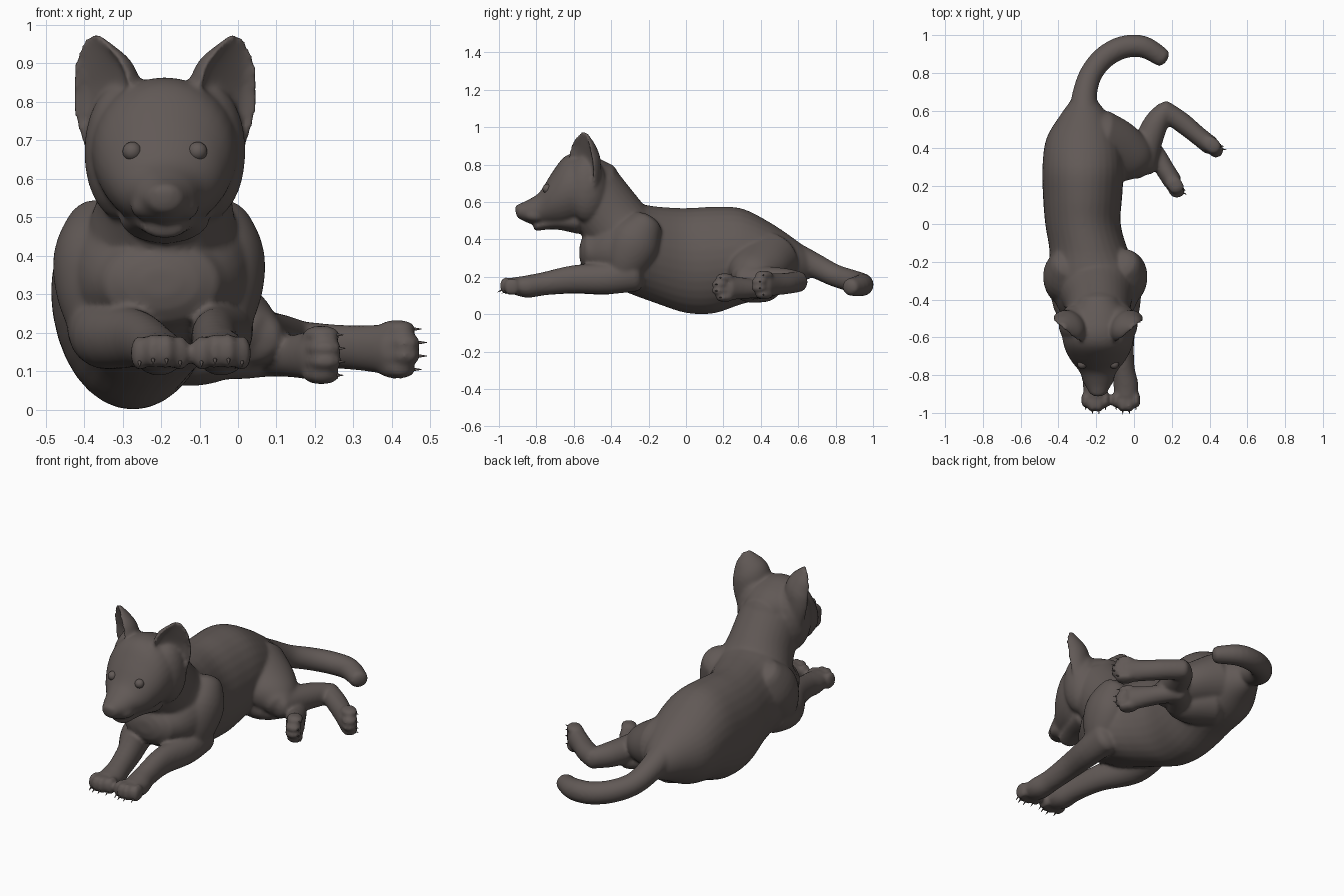
import bpy, bmesh, math
from mathutils import Vector, Matrix

if "Cube" in bpy.data.objects:
    bpy.data.objects.remove(bpy.data.objects["Cube"])

Z = Vector((0, 0, 1))
CX = -0.19          # centre line of the head

fur = bpy.data.materials.new("grey brown fur")
fur.diffuse_color = (0.12, 0.1, 0.093, 1)
fur.use_nodes = True
fur.node_tree.nodes["Principled BSDF"].inputs["Base Color"].default_value = fur.diffuse_color


def resample(pts, n=4):
    """Smooth curve through points (all values are interpolated)."""
    out = []
    for i in range(len(pts) - 1):
        p0, p1, p2, p3 = (pts[max(i - 1, 0)], pts[i], pts[i + 1],
                          pts[min(i + 2, len(pts) - 1)])
        for k in range(n):
            t = k / n
            out.append([0.5 * (2 * b + (c - a) * t + (2 * a - 5 * b + 4 * c - d) * t * t
                               + (3 * b - a - 3 * c + d) * t ** 3)
                        for a, b, c, d in zip(p0, p1, p2, p3)])
    out.append(list(pts[-1]))
    return out


def loft(bm, pts, ref=Z, axis=None, cup=False, n=32):
    """Closed tube with rounded ends. Points: x, y, z, side radius, up radius."""
    pts = resample(pts)
    pos = [Vector(p[:3]) for p in pts]
    stations = []
    for i, p in enumerate(pts):
        t = axis or (pos[min(i + 1, len(pos) - 1)] - pos[max(i - 1, 0)]).normalized()
        stations.append((pos[i], p[3], p[4], t))

    def cap(station, sign):
        c, a, b, t = station
        return [(c + t * sign * 0.6 * min(a, b) * math.sin(w), a * math.cos(w), b * math.cos(w), t)
                for w in (0.5, 0.95, 1.3)]
    stations = cap(stations[0], -1)[::-1] + stations + cap(stations[-1], 1)
    rings = []
    for c, a, b, t in stations:
        side = t.cross(ref).normalized()
        up = side.cross(t)
        ring = []
        for k in range(n):
            w = 2 * math.pi * k / n
            v = math.sin(w)
            if cup and v < 0:     # hollow front with a thick rim
                v = -0.25 * math.sin(math.pi * min(1, -1.5 * v)) + 0.15 * v * v
            ring.append(bm.verts.new(c + side * a * math.cos(w) + up * b * v))
        rings.append(ring)
    for r, s in zip(rings, rings[1:]):
        for k in range(n):
            bm.faces.new((r[k], r[(k + 1) % n], s[(k + 1) % n], s[k]))
    bm.faces.new(rings[0][::-1])
    bm.faces.new(rings[-1])


def blob(bm, c, r):
    bmesh.ops.create_icosphere(bm, subdivisions=3, radius=1,
                               matrix=Matrix.Translation(c) @ Matrix.Diagonal((*r, 1)))


def claw(bm, start, d, length=0.03, r=0.006):
    rot = d.to_track_quat('Z', 'Y').to_matrix().to_4x4()
    m = Matrix.Translation(start + d * length / 2) @ rot
    bmesh.ops.create_cone(bm, cap_ends=True, segments=8, radius1=r, radius2=0.001,
                          depth=length, matrix=m)


def finish(bm, name, voxel=0):
    bmesh.ops.recalc_face_normals(bm, faces=bm.faces[:])
    me = bpy.data.meshes.new(name)
    bm.to_mesh(me)
    bm.free()
    me.materials.append(fur)
    ob = bpy.data.objects.new(name, me)
    bpy.context.collection.objects.link(ob)
    if voxel:
        bpy.context.view_layer.objects.active = ob
        m = ob.modifiers.new("fuse", 'REMESH')
        m.mode = 'VOXEL'
        m.voxel_size = voxel
        s = ob.modifiers.new("soften", 'SMOOTH')
        s.factor = 0.5
        s.iterations = 9
        for mod in ("fuse", "soften"):
            bpy.ops.object.modifier_apply(modifier=mod)
    for p in ob.data.polygons:
        p.use_smooth = True
    return ob


body, claws = bmesh.new(), bmesh.new()


def paw(p, d, side, sole):
    """Four rounded toes with claws, the middle two further forward."""
    p, d, side, sole = (Vector(v) for v in (p, d, side, sole))
    d.normalize()
    for i in (-1.5, -0.5, 0.5, 1.5):
        c = p + side * i * 0.035 + d * (0.046 - 0.022 * abs(i)) + sole * 0.006 * abs(i)
        for k in (0, 0.02):
            blob(body, c - d * k, [0.032 - 0.008 * abs(s) + 0.014 * abs(o) for s, o in zip(side, sole)])
        claw(claws, c + d * 0.018 + sole * 0.02, (d + sole * 0.6).normalized())


# torso
loft(body, [(-.2, -.50, .33, .17, .12), (-.2, -.42, .345, .215, .185), (-.205, -.30, .35, .25, .24),
            (-.237, -.15, .315, .21, .26), (-.27, 0, .287, .2, .28), (-.272, .15, .29, .21, .285),
            (-.27, .3, .31, .215, .255), (-.27, .45, .29, .195, .2),
            (-.265, .57, .28, .13, .13), (-.265, .66, .265, .065, .075)], axis=Vector((0, 1, 0)))
# tail
loft(body, [(-.265, .58, .31, .08, .075), (-.262, .68, .265, .066, .066), (-.23, .79, .21, .06, .06),
            (-.16, .88, .18, .06, .06), (-.06, .935, .162, .06, .06),
            (.05, .938, .155, .058, .058), (.15, .88, .145, .05, .047)])
# neck
loft(body, [(-.2, -.28, .37, .21, .2), (-.195, -.36, .46, .195, .185),
            (CX, -.42, .54, .175, .18), (CX, -.5, .66, .168, .168)])
# head and muzzle
loft(body, [(CX, -.42, .70, .12, .11), (CX, -.48, .69, .165, .15), (CX, -.57, .677, .19, .187),
            (CX, -.65, .655, .18, .187), (CX, -.72, .612, .146, .14), (CX, -.78, .568, .1, .088),
            (CX, -.84, .55, .075, .064), (CX, -.885, .55, .052, .043)], axis=Vector((0, -1, 0)))
# lower jaw
loft(body, [(CX, -.58, .50, .12, .07), (CX, -.70, .49, .085, .036), (CX, -.80, .472, .055, .027)],
     axis=Vector((0, -1, 0)))
# muzzle pads, nose, cheeks, ears
blob(body, (CX, -.887, .563), (.045, .028, .028))
for s in (-1, 1):
    blob(body, (CX + s * .04, -.80, .528), (.05, .068, .038))
    blob(body, (CX + s * .11, -.53, .67), (.1, .11, .18))
    ear = [(.135, -.535, .68, .085, .075), (.15, -.545, .77, .1, .085), (.158, -.55, .85, .098, .082),
           (.176, -.55, .91, .074, .058), (.188, -.55, .955, .036, .03)]
    loft(body, [(CX + s * p[0], *p[1:]) for p in ear], ref=Vector((-s * .65, .76, 0)), cup=True)
# shoulder blades running down and forward to the elbows
for s, c in ((-1, -.225), (1, -.185)):
    loft(body, [(c + s * .12, -.22, .47, .1, .1), (c + s * .145, -.27, .39, .135, .11),
                (c + s * .14, -.31, .3, .125, .105), (c + s * .13, -.34, .22, .09, .085)],
         ref=Vector((s, 0, 0)))
# front legs
loft(body, [(-.36, -.28, .23, .085, .1), (-.345, -.42, .193, .085, .088), (-.265, -.6, .185, .066, .075),
            (-.22, -.76, .163, .06, .062), (-.205, -.85, .148, .066, .06), (-.203, -.92, .153, .06, .046)])
loft(body, [(-.04, -.28, .22, .08, .1), (-.04, -.42, .192, .074, .085), (-.06, -.6, .187, .062, .075),
            (-.055, -.76, .163, .058, .062), (-.043, -.85, .148, .066, .06), (-.042, -.92, .153, .06, .046)])
for x in (-.203, -.042):
    paw((x, -.928, .156), (0, -1, 0), (1, 0, 0), (0, 0, -1))
# upper hind leg: thigh, shin, foot
loft(body, [(-.2, .43, .29, .18, .16), (-.09, .385, .25, .165, .13), (.0, .345, .215, .13, .105),
            (.045, .32, .195, .09, .078)])
loft(body, [(.035, .31, .19, .085, .075), (.07, .42, .185, .075, .072), (.115, .53, .18, .066, .066),
            (.165, .6, .175, .052, .055)])
loft(body, [(.155, .605, .175, .052, .056), (.25, .54, .165, .054, .057), (.33, .475, .16, .05, .06),
            (.405, .415, .157, .05, .068)])
paw((.405, .412, .157), (.75, -.6, 0), (0, 0, 1), (.62, .78, 0))
# lower hind leg: thigh, shin, foot
loft(body, [(-.2, .4, .18, .13, .12), (-.1, .35, .15, .11, .09), (-.03, .32, .145, .08, .065)])
loft(body, [(-.04, .33, .14, .075, .062), (.02, .4, .135, .065, .055), (.07, .445, .135, .055, .05)])
loft(body, [(.065, .44, .135, .05, .05), (.12, .36, .137, .052, .052),
            (.17, .28, .14, .05, .06), (.205, .225, .142, .05, .068)])
paw((.207, .205, .142), (.48, -.85, 0), (0, 0, 1), (.87, .49, 0))

finish(body, "dog_body", voxel=0.009)
finish(claws, "claws")

# eyes
eyes = bmesh.new()
for s in (-1, 1):
    blob(eyes, (CX + s * .085, -.742, .671), (.025, .025, .025))
finish(eyes, "eyes")

# small row of teeth in the mouth
teeth = bmesh.new()
for i in range(-3, 4):
    claw(teeth, Vector((CX + i * .011, -.80 + .002 * i * i, .487)), Z, 0.018, 0.006)
finish(teeth, "teeth")
